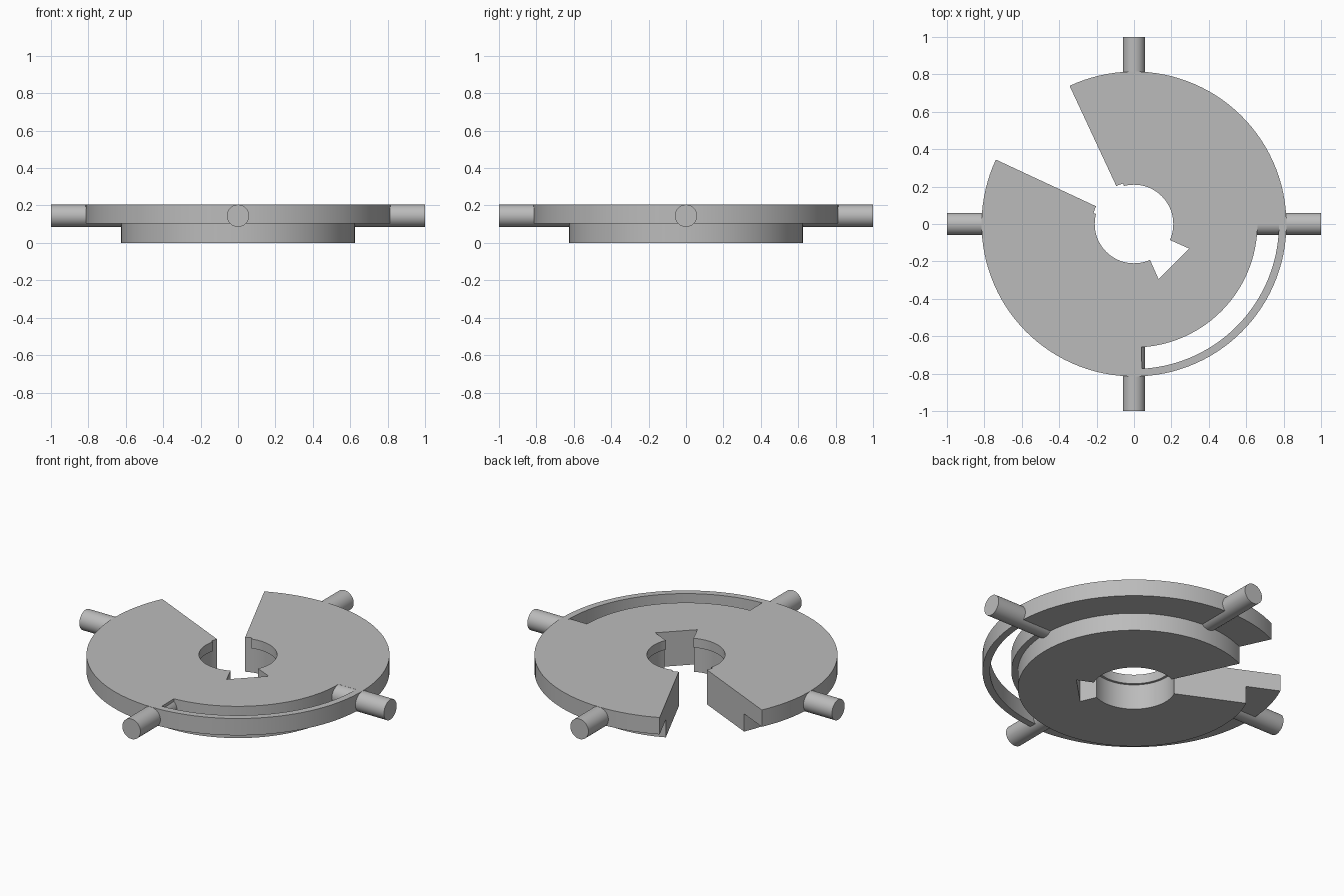
import bpy, bmesh
from math import radians, cos, sin
from mathutils import Matrix

if "Cube" in bpy.data.objects:
    bpy.data.objects.remove(bpy.data.objects["Cube"], do_unlink=True)

grey = bpy.data.materials.new("plain grey")
grey.use_nodes = True
grey.diffuse_color = (0.5, 0.5, 0.5, 1)
grey.node_tree.nodes["Principled BSDF"].inputs["Base Color"].default_value = (0.5, 0.5, 0.5, 1)

# Main dimensions
STEP, TOP = 0.105, 0.205
HUB_R, PLATE_R, BORE_R, LIP_R = 0.625, 0.815, 0.224, 0.21
SLOT_IN, SLOT_OUT = 0.66, 0.775
GAP_START, GAP_END = 115, 155
KEY = [(0.322, -24), (0.322, -66)]


def arc(r, a, b):
    """Points on a circle from angle a to angle b, in degrees."""
    n = max(2, round(abs(b - a) / 3))
    return [polar(r, a + (b - a) * i / n) for i in range(n + 1)]


def polar(r, a):
    return (r * cos(radians(a)), r * sin(radians(a)))


def finish(name, bm):
    bmesh.ops.recalc_face_normals(bm, faces=bm.faces)
    mesh = bpy.data.meshes.new(name)
    bm.to_mesh(mesh)
    bm.free()
    mesh.materials.append(grey)
    ob = bpy.data.objects.new(name, mesh)
    bpy.context.collection.objects.link(ob)
    bpy.ops.object.select_all(action='DESELECT')
    ob.select_set(True)
    bpy.context.view_layer.objects.active = ob
    bpy.ops.object.shade_smooth_by_angle(angle=radians(30))
    return ob


def prism(name, outline, z0, z1):
    """Extrude a flat outline from z0 to z1."""
    bm = bmesh.new()
    face = bm.faces.new([bm.verts.new((x, y, z0)) for x, y in outline])
    ext = bmesh.ops.extrude_face_region(bm, geom=[face])
    verts = [v for v in ext["geom"] if isinstance(v, bmesh.types.BMVert)]
    bmesh.ops.translate(bm, verts=verts, vec=(0, 0, z1 - z0))
    finish(name, bm)


# Bore with its wedge keyway, running back from the gap's start to its end
bore = (arc(BORE_R, GAP_START, -24) + [polar(*p) for p in KEY]
        + arc(BORE_R, -66, GAP_END - 360))

# Lower hub
prism("hub", arc(HUB_R, GAP_END - 360, GAP_START) + bore, 0, STEP)

# Upper plate, cut back where the curved slot runs
prism("upper_plate",
      arc(PLATE_R, GAP_END - 360, -87) + arc(SLOT_IN, -86.5, 0)
      + arc(PLATE_R, 0, GAP_START) + bore, STEP, TOP)

# Thin rim closing the outside of the slot
prism("slot_rim", arc(PLATE_R, -87, 0) + arc(SLOT_OUT, 0, -87), STEP, TOP)

# Lip around the top of the bore, broken at the keyway and the gap
for name, a, b in (("bore_lip_back", -24, 105), ("bore_lip_front", 165, 294)):
    prism(name, arc(BORE_R + 0.002, a, b) + arc(LIP_R, b, a), 0.15, TOP)

# Four radial pins
for i, name in enumerate(("left_pin", "back_pin", "right_pin", "front_pin")):
    bm = bmesh.new()
    bmesh.ops.create_cone(bm, cap_ends=True, segments=40, radius1=0.0595,
                          radius2=0.0595, depth=0.4)
    turn = (Matrix.Rotation(radians(90 * i), 4, 'Z')
            @ Matrix.Translation((0.8, 0, 0.145))
            @ Matrix.Rotation(radians(90), 4, 'Y'))
    bmesh.ops.transform(bm, matrix=turn, verts=bm.verts)
    finish(name, bm)
